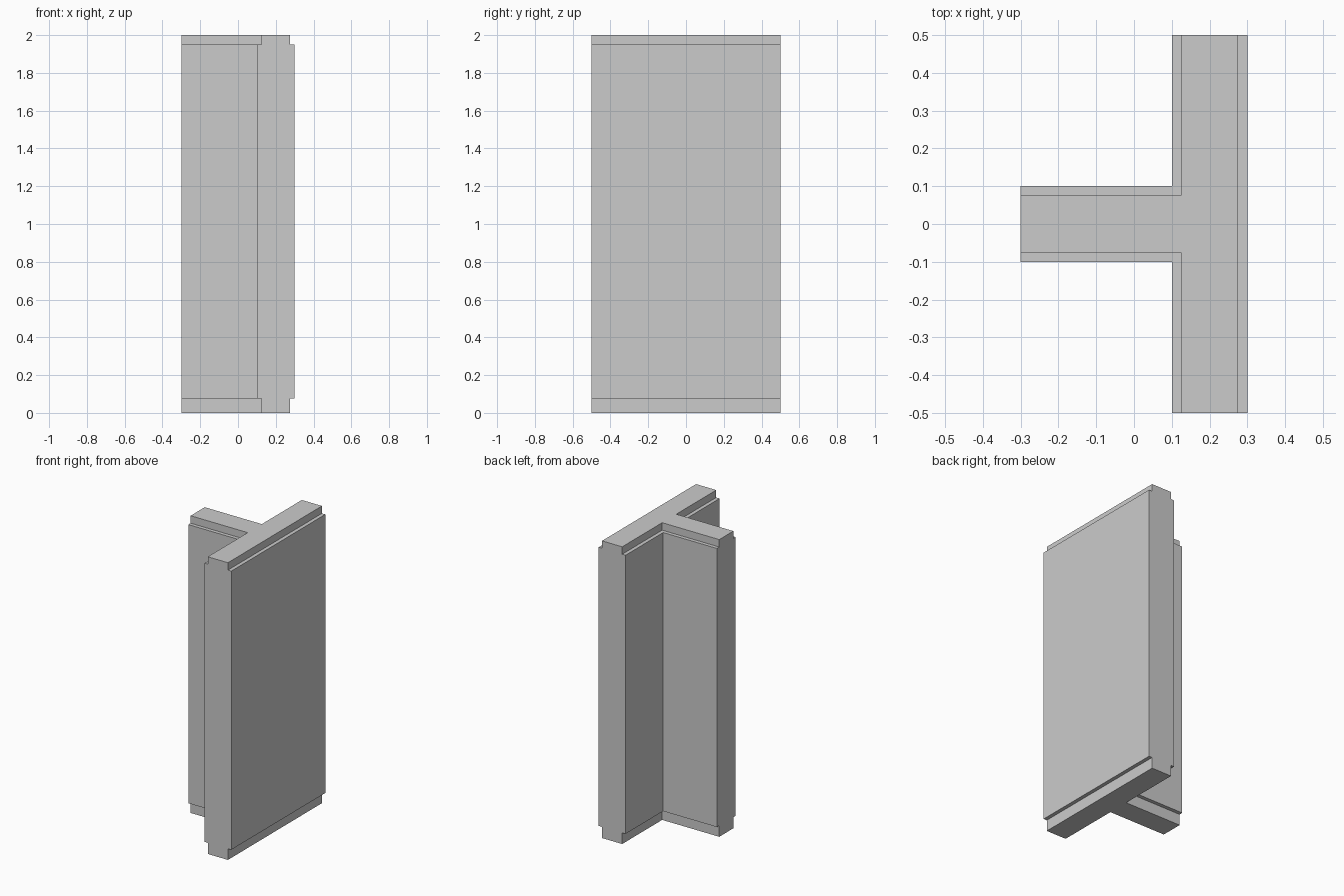
import bpy, bmesh

if "Cube" in bpy.data.objects:
    bpy.data.objects.remove(bpy.data.objects["Cube"])


def t_profile(inset):
    """T plan outline, counter-clockwise; long sides move in, ends stay flush."""
    back, front, stem = 0.1 + inset, 0.3 - inset, 0.1 - inset
    return [(back, -0.5), (front, -0.5), (front, 0.5), (back, 0.5),
            (back, stem), (-0.3, stem), (-0.3, -stem), (back, -stem)]


END_EDGES = {0, 2, 5}  # outline edges forming the three flush ends
LEVELS = [(0.0, 0.025), (0.075, 0.025), (0.075, 0.0),
          (1.95, 0.0), (1.95, 0.025), (2.0, 0.025)]  # height, inset

# Wall body with stepped foot and cap
bm = bmesh.new()
rings = [[bm.verts.new((x, y, z)) for x, y in t_profile(inset)]
         for z, inset in LEVELS]

for i in range(8):
    j = (i + 1) % 8
    if i in END_EDGES:
        # One flat notched face per end
        bm.faces.new([r[i] for r in reversed(rings)] + [r[j] for r in rings])
    else:
        # Long sides and ledges
        for low, high in zip(rings, rings[1:]):
            bm.faces.new((low[i], low[j], high[j], high[i]))

# Bottom and top
bm.faces.new(rings[0][::-1])
bm.faces.new(rings[-1])
bmesh.ops.recalc_face_normals(bm, faces=bm.faces[:])

mesh = bpy.data.meshes.new("t_wall")
bm.to_mesh(mesh)
bm.free()
bpy.context.collection.objects.link(bpy.data.objects.new("t_wall", mesh))
